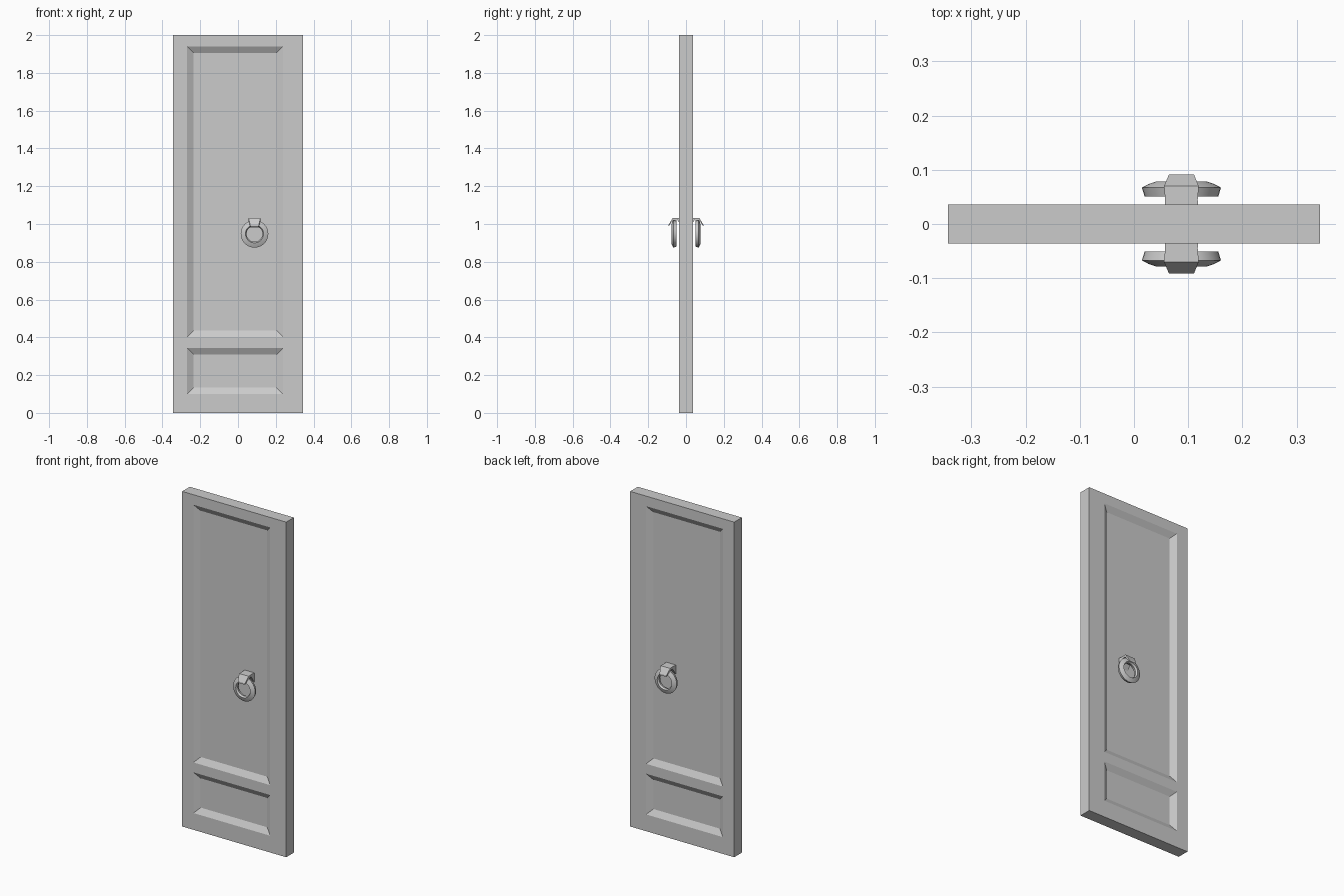
import bpy, bmesh, math
from mathutils import Vector

old = bpy.data.objects.get("Cube")
if old:
    bpy.data.objects.remove(old, do_unlink=True)

GREY = (0.6, 0.6, 0.6, 1)
grey = bpy.data.materials.new("plain grey")
grey.use_nodes = True
grey.diffuse_color = GREY
grey.node_tree.nodes["Principled BSDF"].inputs["Base Color"].default_value = GREY


def finish(name, bm, smooth=False):
    bmesh.ops.recalc_face_normals(bm, faces=bm.faces)
    mesh = bpy.data.meshes.new(name)
    bm.to_mesh(mesh)
    bm.free()
    mesh.materials.append(grey)
    obj = bpy.data.objects.new(name, mesh)
    bpy.context.collection.objects.link(obj)
    if smooth:
        bpy.ops.object.select_all(action="DESELECT")
        obj.select_set(True)
        bpy.context.view_layer.objects.active = obj
        bpy.ops.object.shade_smooth_by_angle(angle=math.radians(30))
    return obj


# Door leaf: a slab cut along the panel edges, panels sunk with sloped borders
HALF_W, HALF_T, HEIGHT = 0.3435, 0.036, 2.0
PANEL_X = (-0.269, 0.238)
PANELS_Z = ((0.10, 0.343), (0.402, 1.94))
SLOPE, DEPTH = 0.034, 0.02

bm = bmesh.new()
bmesh.ops.create_cube(bm, size=1)
for v in bm.verts:
    v.co = Vector((v.co.x * 2 * HALF_W, v.co.y * 2 * HALF_T, (v.co.z + 0.5) * HEIGHT))
cuts = [((x, 0, 0), (1, 0, 0)) for x in PANEL_X]
cuts += [((0, 0, z), (0, 0, 1)) for pair in PANELS_Z for z in pair]
for point, normal in cuts:
    bmesh.ops.bisect_plane(bm, geom=bm.verts[:] + bm.edges[:] + bm.faces[:],
                           plane_co=point, plane_no=normal)
bm.normal_update()


def is_panel(face):
    c = face.calc_center_median()
    return (abs(face.normal.y) > 0.9 and PANEL_X[0] < c.x < PANEL_X[1]
            and any(low < c.z < high for low, high in PANELS_Z))


bmesh.ops.inset_individual(bm, faces=[f for f in bm.faces if is_panel(f)],
                           thickness=SLOPE, depth=-DEPTH, use_even_offset=True)
finish("door_leaf", bm)

# Ring pulls and their hooks, one on each side of the door
HANDLE_X, RING_Z, SEGMENTS = 0.0875, 0.948, 32
RING_PROFILE = [(0.068, 0.051), (0.073, 0.067), (0.06, 0.074), (0.048, 0.078),
                (0.042, 0.068), (0.047, 0.051)]  # radius, distance from door centre
HOOK = [(0.032, 0.014, 1.033, 0.975), (0.03, 0.045, 1.033, 1.02),
        (0.032, 0.07, 1.033, 1.018), (0.023, 0.0915, 0.997, 0.988)]  # half width, y, top, bottom


def bridge(bm, rows, closed):
    count = len(rows) if closed else len(rows) - 1
    for i in range(count):
        a, b = rows[i], rows[(i + 1) % len(rows)]
        for j in range(len(a)):
            k = (j + 1) % len(a)
            bm.faces.new((a[j], a[k], b[k], b[j]))


for side, label in ((-1, "front"), (1, "back")):
    bm = bmesh.new()
    rows = []
    for i in range(SEGMENTS):
        t = math.tau * i / SEGMENTS
        rows.append([bm.verts.new((HANDLE_X + r * math.cos(t), side * y,
                                   RING_Z + r * math.sin(t))) for r, y in RING_PROFILE])
    bridge(bm, rows, True)
    finish(label + "_ring_pull", bm, smooth=True)

    bm = bmesh.new()
    rows = [[bm.verts.new((HANDLE_X + sx * w, side * y, z))
             for sx, z in ((-1, low), (1, low), (1, top), (-1, top))]
            for w, y, top, low in HOOK]
    bridge(bm, rows, False)
    bm.faces.new(rows[0])
    bm.faces.new(rows[-1])
    finish(label + "_ring_hook", bm)
